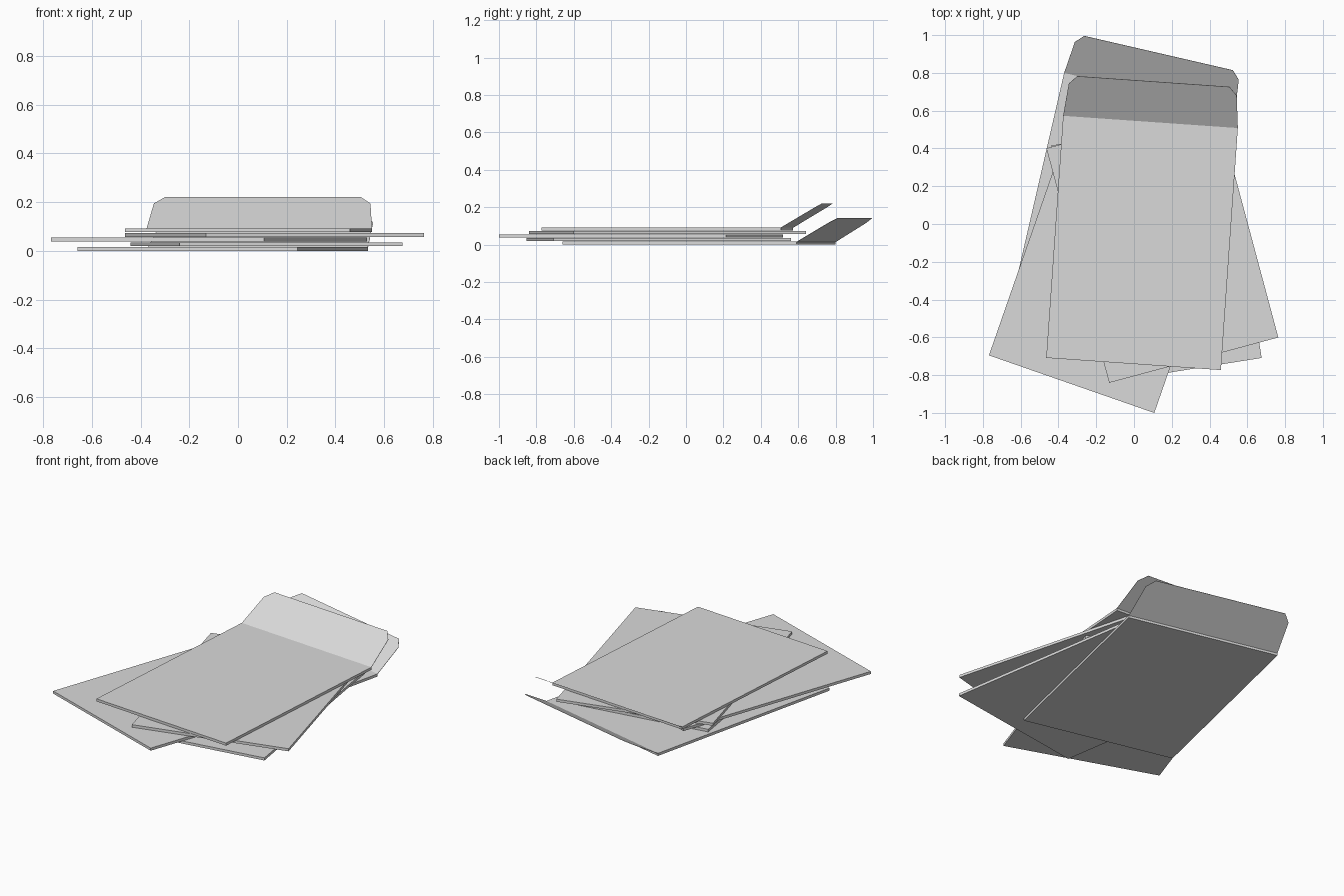
import bpy
import bmesh
import math
from mathutils import Matrix, Vector

if "Cube" in bpy.data.objects:
    bpy.data.objects.remove(bpy.data.objects["Cube"])

W, L, T = 0.927, 1.285, 0.016      # envelope width, length, thickness
STEP = 0.0192                      # height between envelopes
TILT = math.radians(30.8)          # how far the open flaps are raised

paper = bpy.data.materials.new("pale_grey_paper")
paper.diffuse_color = (0.7, 0.7, 0.7, 1)
paper.use_nodes = True
paper.node_tree.nodes["Principled BSDF"].inputs["Base Color"].default_value = paper.diffuse_color


def prism(name, outline, thickness, matrix):
    """Flat plate from an outline, with its underside at local z = 0."""
    bm = bmesh.new()
    base = bm.faces.new([bm.verts.new((x, y, 0)) for x, y in outline])
    top = bmesh.ops.extrude_face_region(bm, geom=[base])["geom"]
    verts = [v for v in top if isinstance(v, bmesh.types.BMVert)]
    bmesh.ops.translate(bm, verts=verts, vec=(0, 0, thickness))
    bmesh.ops.recalc_face_normals(bm, faces=bm.faces)
    mesh = bpy.data.meshes.new(name)
    bm.to_mesh(mesh)
    bm.free()
    mesh.materials.append(paper)
    obj = bpy.data.objects.new(name, mesh)
    obj.matrix_world = matrix
    bpy.context.collection.objects.link(obj)
    return obj


# Envelope body, and the flap with clipped corners (hinged at y = 0)
body = [(-W / 2, -L / 2), (W / 2, -L / 2), (W / 2, L / 2), (-W / 2, L / 2)]
right = [(W / 2, 0), (W / 2 - 0.018, 0.20), (W / 2 - 0.06, 0.25)]
flap = right + [(-x, y) for x, y in reversed(right)]

# Stack from the bottom up: centre x, centre y, turn in degrees, flap open
stack = [
    (-0.0625, 0.07, -13, True),
    (0.1175, -0.147, 9, False),
    (-0.119, -0.241, -19.2, False),
    (0.15, -0.10, 15, False),
    (0.0425, -0.10, -4, True),
]

for i, (x, y, turn, is_open) in enumerate(stack):
    place = (Matrix.Translation(Vector((x, y, i * STEP)))
             @ Matrix.Rotation(math.radians(turn), 4, 'Z'))
    prism(f"envelope_{i + 1}", body, T, place)
    if is_open:
        hinge = (Matrix.Translation(Vector((0, L / 2, T - 0.002)))
                 @ Matrix.Rotation(TILT, 4, 'X'))
        prism(f"open_flap_{i + 1}", flap, 0.002, place @ hinge)
